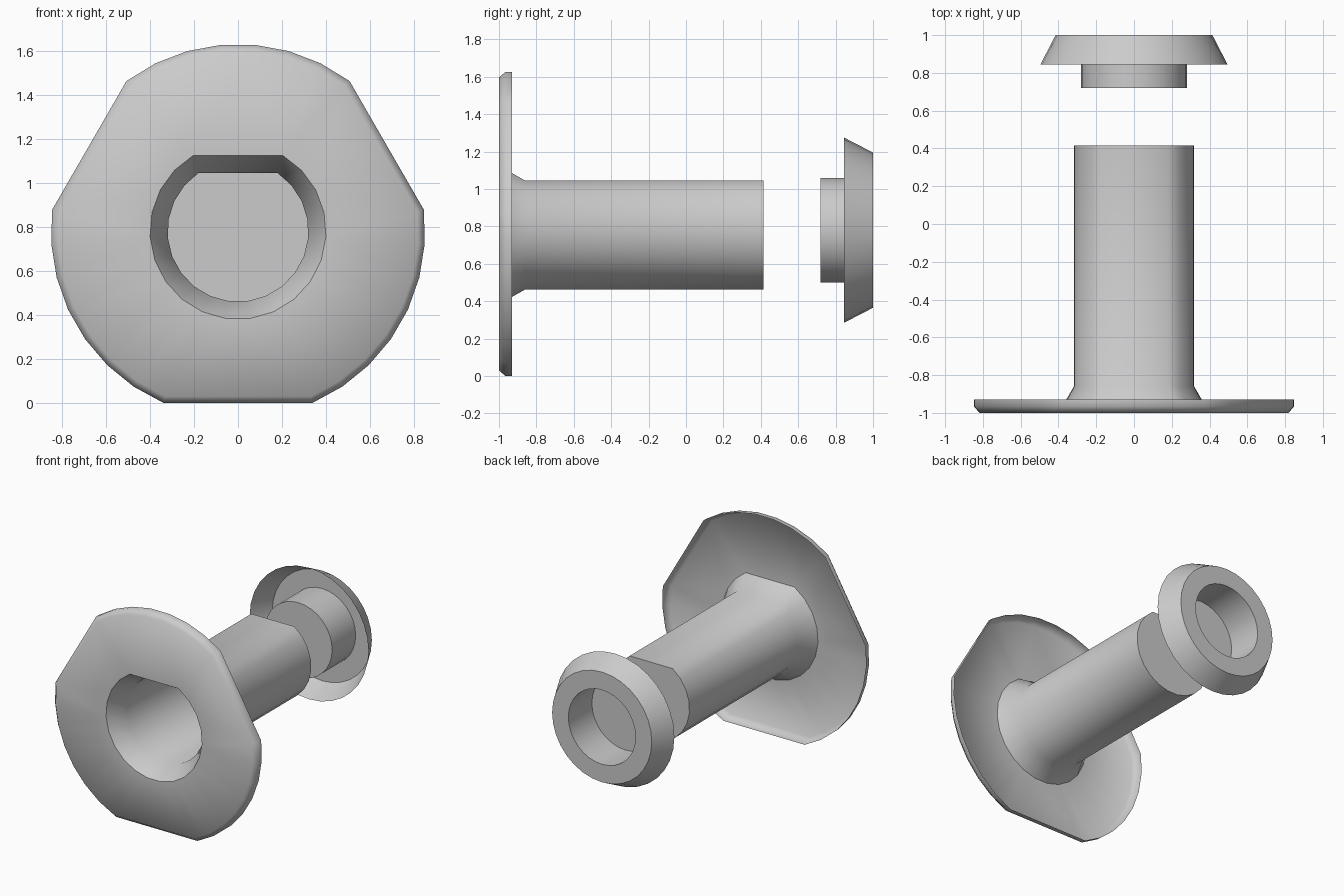
import bpy, bmesh
from math import sin, cos, acos, radians, tau

if "Cube" in bpy.data.objects:
    bpy.data.objects.remove(bpy.data.objects["Cube"])

CZ = 0.78  # height of the common axis


def outline(r, d=None, flats=(), n=32):
    """Circle of radius r, cut by flats at distance d from the axis."""
    if not flats:
        return [(r * cos(tau * i / n), r * sin(tau * i / n)) for i in range(n)]
    pts, half = [], acos(d / r)
    for k, f in enumerate(flats):
        nxt = flats[k + 1] if k + 1 < len(flats) else flats[0] + 360
        a0, a1 = radians(f) + half, radians(nxt) - half
        for i in range(n + 1):
            a = a0 + (a1 - a0) * i / n
            pts.append((r * cos(a), r * sin(a)))
    return pts


def add_loop(bm, y, pts):
    return [bm.verts.new((x, y, CZ + z)) for x, z in pts]


def skin(bm, loops):
    """Join successive loops of equal count with quads."""
    for a, b in zip(loops, loops[1:]):
        for i in range(len(a)):
            j = (i + 1) % len(a)
            bm.faces.new((a[i], a[j], b[j], b[i]))


def fill_between(bm, a, b):
    """Flat face between an outer and an inner loop."""
    edges = [bm.edges.get((l[i - 1], l[i])) for l in (a, b) for i in range(len(l))]
    bmesh.ops.triangle_fill(bm, edges=edges, use_beauty=True, use_dissolve=False)


def finish(bm, name, face_y, sign):
    bmesh.ops.recalc_face_normals(bm, faces=bm.faces[:])
    ref = next(f for f in bm.faces if all(abs(v.co.y - face_y) < 1e-5 for v in f.verts))
    if ref.normal.y * sign < 0:
        bmesh.ops.reverse_faces(bm, faces=bm.faces[:])
    me = bpy.data.meshes.new(name)
    bm.to_mesh(me)
    bm.free()
    ob = bpy.data.objects.new(name, me)
    bpy.context.collection.objects.link(ob)
    bpy.ops.object.select_all(action='DESELECT')
    ob.select_set(True)
    bpy.context.view_layer.objects.active = ob
    bpy.ops.object.shade_smooth_by_angle(angle=radians(55))


# Flanged barrel: thin shell with three-flat rim, flared mouth and closed end
bm = bmesh.new()
rim = [add_loop(bm, y, outline(r, d, (30, 150, 270), 7))
       for y, r, d in ((-0.93, 0.85, 0.78), (-0.965, 0.85, 0.78), (-1, 0.82, 0.75))]
tube = [add_loop(bm, y, outline(r, d, (90,), 19))
        for y, r, d in ((-1, 0.40, 0.345), (-0.86, 0.32, 0.265), (0.415, 0.32, 0.265))]
skin(bm, rim)
skin(bm, tube)
fill_between(bm, rim[-1], tube[0])
bm.faces.new(tube[-1])
finish(bm, "flanged_barrel", -1, -1)

# End cap: conical skirt, flat outer ring and a recessed cup forming the neck
bm = bmesh.new()
skirt = [add_loop(bm, y, outline(r)) for y, r in ((0.845, 0.495), (1, 0.415))]
cup = [add_loop(bm, y, outline(r)) for y, r in ((1, 0.28), (0.72, 0.28))]
skin(bm, skirt)
skin(bm, cup)
fill_between(bm, skirt[-1], cup[0])
bm.faces.new(cup[-1])
finish(bm, "end_cap", 1, 1)
